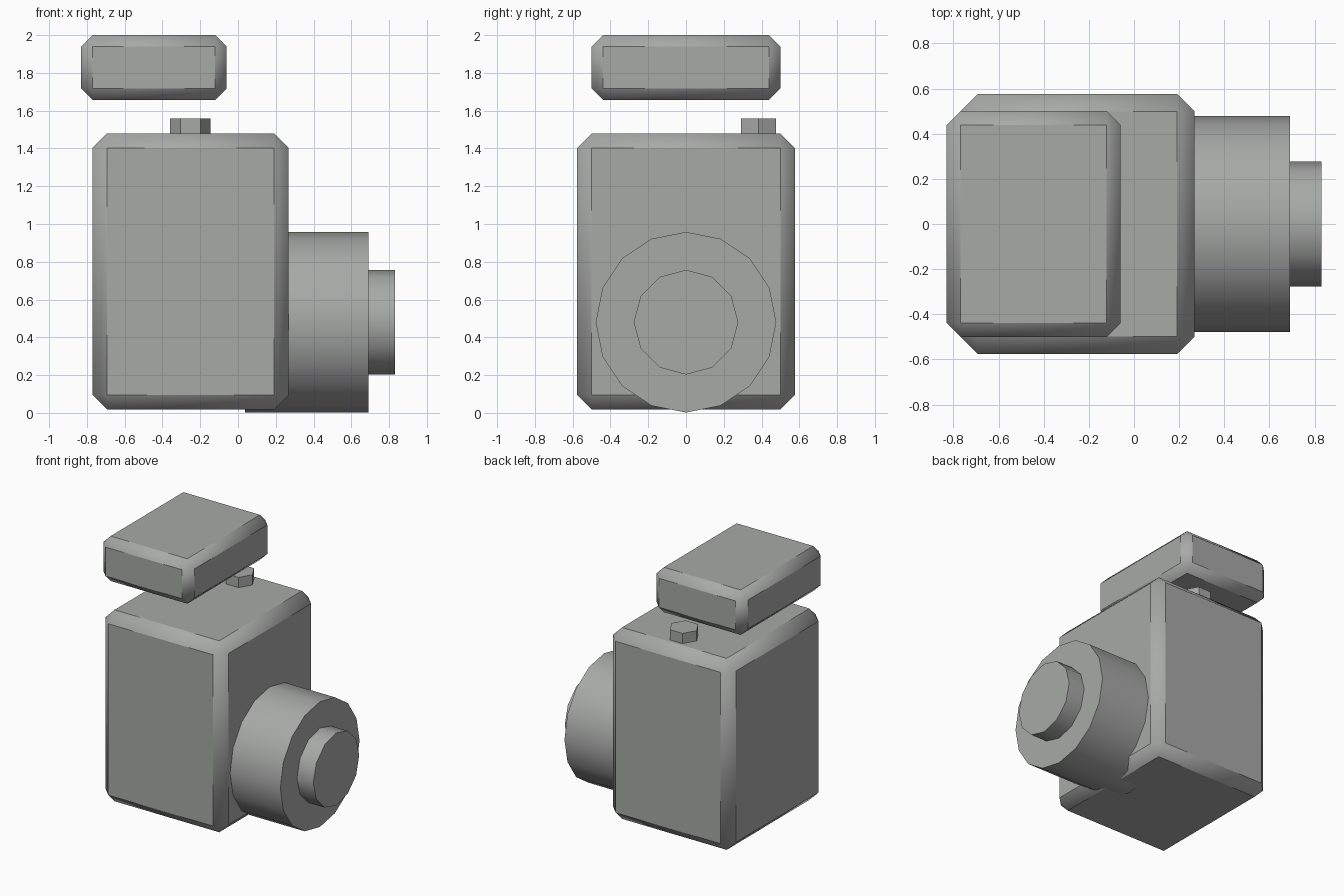
import bpy
from math import radians

if "Cube" in bpy.data.objects:
    bpy.data.objects.remove(bpy.data.objects["Cube"])

# Dark grey shared by every part
grey = bpy.data.materials.new("dark_grey")
grey.diffuse_color = (0.39, 0.4, 0.39, 1)
grey.use_nodes = True
grey.node_tree.nodes["Principled BSDF"].inputs["Base Color"].default_value = grey.diffuse_color


def bevelled_box(name, lo, hi, bevel):
    centre = [(a + b) / 2 for a, b in zip(lo, hi)]
    bpy.ops.mesh.primitive_cube_add(size=1, location=centre)
    ob = bpy.context.object
    ob.name = name
    ob.scale = [b - a for a, b in zip(lo, hi)]
    bpy.ops.object.transform_apply(location=False, rotation=False, scale=True)
    mod = ob.modifiers.new("chamfer", 'BEVEL')
    mod.width = bevel
    mod.segments = 1
    bpy.ops.object.modifier_apply(modifier=mod.name)
    # large faces stay sharp, chamfers blend into the corner triangles
    bpy.ops.object.shade_smooth_by_angle(angle=radians(40))
    ob.data.materials.append(grey)


def barrel(name, sides, radius, x0, x1, z):
    # cylinder lying along x, with one corner pointing up
    bpy.ops.mesh.primitive_cylinder_add(
        vertices=sides, radius=radius, depth=x1 - x0,
        location=((x0 + x1) / 2, 0, z), rotation=(0, radians(90), 0))
    ob = bpy.context.object
    ob.name = name
    bpy.ops.object.shade_smooth_by_angle(angle=radians(40))
    ob.data.materials.append(grey)


# Main body and the separate block floating above it
bevelled_box("body", (-0.77, -0.576, 0.018), (0.268, 0.576, 1.48), 0.077)
bevelled_box("top_block", (-0.83, -0.5, 1.657), (-0.06, 0.5, 2.0), 0.061)

# Lens barrel and its front ring
barrel("lens_barrel", 16, 0.478, 0.037, 0.692, 0.48)
barrel("lens_front", 12, 0.277, 0.55, 0.83, 0.48)

# Hexagonal button on top of the body, corners along x
bpy.ops.mesh.primitive_cylinder_add(
    vertices=6, radius=0.107, depth=0.156,
    location=(-0.252, 0.383, 1.48), rotation=(0, 0, radians(30)))
bpy.context.object.name = "shutter_button"
bpy.context.object.data.materials.append(grey)
